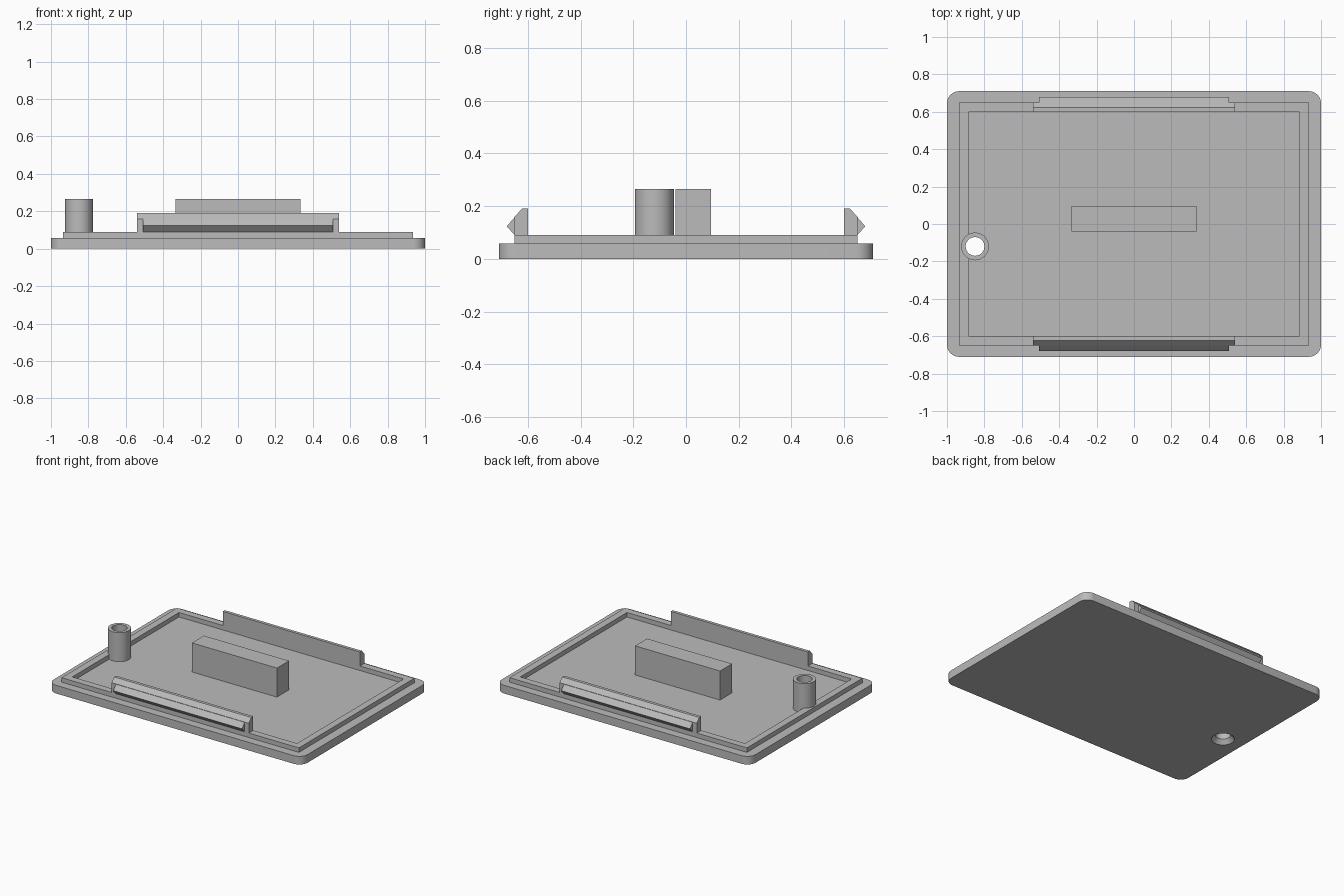
import bpy, bmesh, math

old = bpy.data.objects.get("Cube")
if old:
    bpy.data.objects.remove(old, do_unlink=True)

grey = bpy.data.materials.new("plain grey")
grey.use_nodes = True
GREY = (0.5, 0.5, 0.5, 1)
grey.diffuse_color = GREY
grey.node_tree.nodes["Principled BSDF"].inputs["Base Color"].default_value = GREY

PLATE_TOP, RIM_TOP, POST_TOP = 0.058, 0.09, 0.265
HOLE = (-0.85, -0.12)


def finish(name, bm, smooth=False):
    bmesh.ops.recalc_face_normals(bm, faces=bm.faces)
    mesh = bpy.data.meshes.new(name)
    bm.to_mesh(mesh)
    bm.free()
    obj = bpy.data.objects.new(name, mesh)
    bpy.context.collection.objects.link(obj)
    mesh.materials.append(grey)
    if smooth:
        shade(obj)
    return obj


def select(obj):
    bpy.ops.object.select_all(action='DESELECT')
    obj.select_set(True)
    bpy.context.view_layer.objects.active = obj


def shade(obj):
    select(obj)
    bpy.ops.object.shade_smooth_by_angle(angle=math.radians(30))


def box(name, x0, x1, y0, y1, z0, z1, corner=0):
    bm = bmesh.new()
    bmesh.ops.create_cube(bm, size=1)
    for v in bm.verts:
        v.co = (x1 if v.co.x > 0 else x0, y1 if v.co.y > 0 else y0, z1 if v.co.z > 0 else z0)
    if corner:
        upright = [e for e in bm.edges if abs(e.verts[0].co.z - e.verts[1].co.z) > 1e-4]
        bmesh.ops.bevel(bm, geom=upright, offset=corner, segments=8, profile=0.5, affect='EDGES')
    return finish(name, bm, corner > 0)


def stack(name, loops, closed=False):
    """Join loops of points with quads, either capped or closed into a ring."""
    bm = bmesh.new()
    rows = [[bm.verts.new(p) for p in loop] for loop in loops]
    pairs = list(zip(rows, rows[1:])) + ([(rows[-1], rows[0])] if closed else [])
    for a, b in pairs:
        for i in range(len(a)):
            j = (i + 1) % len(a)
            bm.faces.new((a[i], a[j], b[j], b[i]))
    if not closed:
        bm.faces.new(rows[0])
        bm.faces.new(rows[-1])
    return finish(name, bm)


def rectangle(x, y, z):
    return [(-x, -y, z), (x, -y, z), (x, y, z), (-x, y, z)]


def circle(r, z, n=48):
    return [(HOLE[0] + r * math.cos(math.tau * i / n),
             HOLE[1] + r * math.sin(math.tau * i / n), z) for i in range(n)]


def along_x(name, half, side, profile):
    return stack(name, [[(x, side * y, z) for y, z in profile] for x in (-half, half)])


# Rounded cover plate, raised rim and centre block
plate = box("cover_plate", -1, 1, -0.71, 0.71, 0, PLATE_TOP, corner=0.065)
rim = stack("raised_rim", [rectangle(0.935, 0.65, PLATE_TOP), rectangle(0.935, 0.65, RIM_TOP),
                           rectangle(0.885, 0.6, RIM_TOP), rectangle(0.885, 0.6, PLATE_TOP)], closed=True)
box("centre_block", -0.335, 0.335, -0.04, 0.095, PLATE_TOP, POST_TOP)

# Snap clips on the front and back edges, each with a catch ridge
for label, side in (("front", -1), ("back", 1)):
    along_x(label + "_clip", 0.54, side,
            [(0.6, RIM_TOP), (0.65, RIM_TOP), (0.65, 0.16), (0.622, 0.19), (0.6, 0.19)])
    along_x(label + "_clip_ridge", 0.507, side, [(0.648, 0.088), (0.68, 0.123), (0.648, 0.16)])

# Screw post with a countersunk through hole
post = stack("screw_post", [circle(0.074, PLATE_TOP), circle(0.074, POST_TOP)])
cutter = stack("hole_cutter", [circle(0.083, -0.01), circle(0.05, 0.03), circle(0.05, 0.4)])
cutter.hide_render = True
for part in (plate, rim, post):
    select(part)
    cut = part.modifiers.new("hole", 'BOOLEAN')
    cut.operation, cut.solver, cut.object = 'DIFFERENCE', 'EXACT', cutter
    bpy.ops.object.modifier_apply(modifier=cut.name)
    shade(part)
bpy.data.objects.remove(cutter, do_unlink=True)
